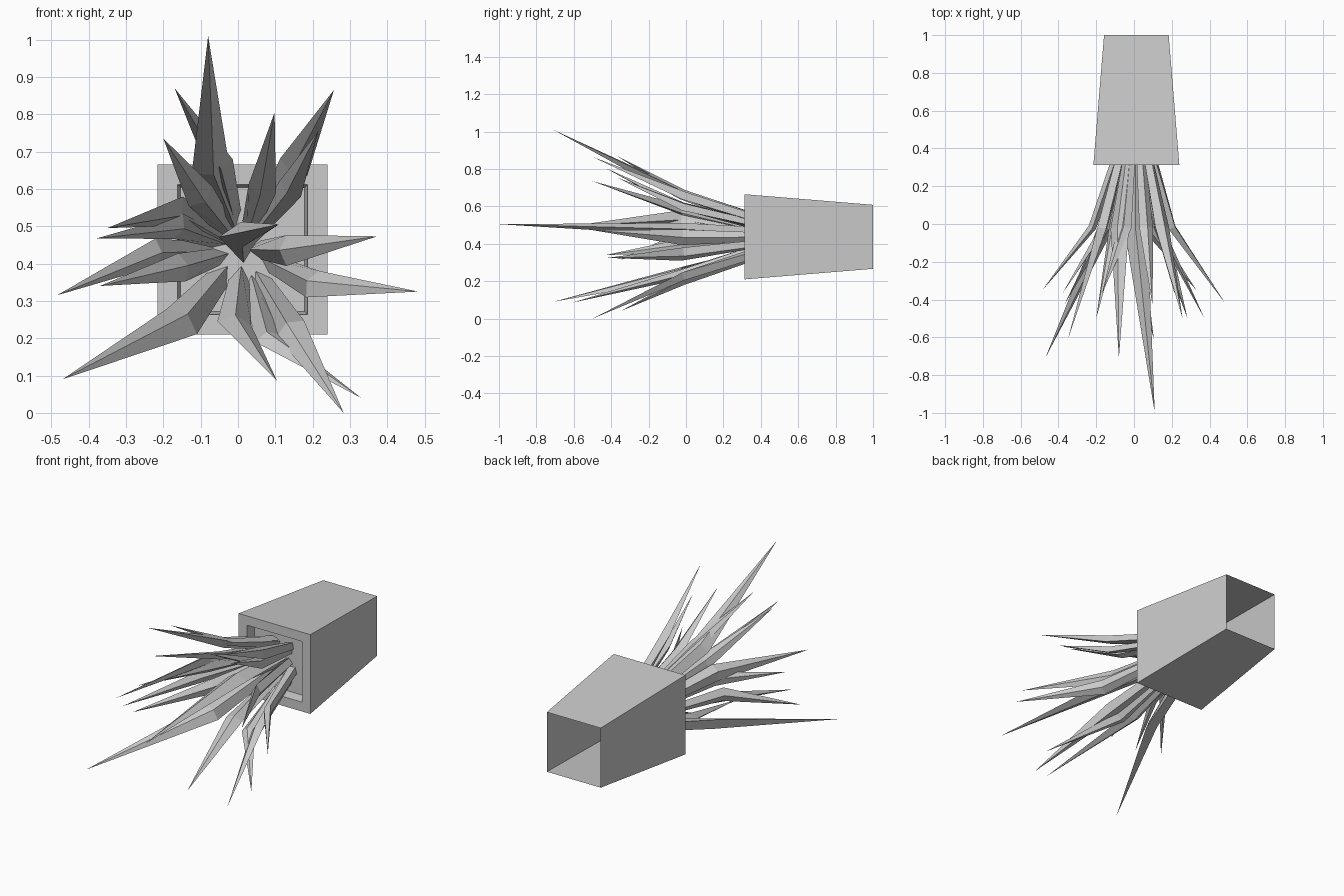
import bpy, bmesh
from mathutils import Vector

if "Cube" in bpy.data.objects:
    bpy.data.objects.remove(bpy.data.objects["Cube"])

CENTRE = Vector((0.0125, 0.39, 0.4375))   # pot axis runs along y


def mesh_object(name, bm):
    bmesh.ops.recalc_face_normals(bm, faces=bm.faces)
    me = bpy.data.meshes.new(name)
    bm.to_mesh(me)
    bm.free()
    ob = bpy.data.objects.new(name, me)
    bpy.context.collection.objects.link(ob)


def square(bm, half, y):
    return [bm.verts.new((CENTRE.x + sx * half, y, CENTRE.z + sz * half))
            for sx, sz in ((-1, -1), (1, -1), (1, 1), (-1, 1))]


def bridge(bm, a, b):
    for i in range(4):
        j = (i + 1) % 4
        bm.faces.new((a[i], a[j], b[j], b[i]))


# Tapered square pot, open at the back, with a rim and recessed soil
bm = bmesh.new()
rings = [square(bm, h, y) for h, y in
         ((0.171, 1.0), (0.2275, 0.313), (0.174, 0.313), (0.166, 0.37))]
for a, b in zip(rings, rings[1:]):
    bridge(bm, a, b)
bm.faces.new(rings[-1])
mesh_object("pot", bm)


# Spiky leaf: keeled section from root through the widest point to a tip
def leaf(name, mx, mz, tx, ty, tz):
    mid, tip = Vector((mx, -0.02, mz)), Vector((tx, ty - 0.01, tz))
    radial = Vector((mx - CENTRE.x, 0, mz - CENTRE.z))
    root = CENTRE + radial * 0.4
    width = 0.088 * (tip - root).length
    axis = (tip - root).normalized()
    side = axis.cross(radial).normalized()
    out = side.cross(axis)
    if out.dot(radial) < 0:
        out = -out
    bm = bmesh.new()
    base, belly = [[bm.verts.new(p + o * w) for o in
                    (side * 0.5, out * keel, side * -0.5, out * -inner)]
                   for p, w, keel, inner in ((root, width * 0.6, 0.5, 0.7),
                                             (mid, width, 0.3, 0.25))]
    bridge(bm, base, belly)
    end = bm.verts.new(tip)
    for i in range(4):
        bm.faces.new((belly[i], belly[(i + 1) % 4], end))
    mesh_object(name, bm)


# Widest point x, z, then tip x, y, z
upper = [(-0.075, 0.66, -0.08, -0.70, 1.01), (-0.05, 0.67, -0.17, -0.36, 0.87),
         (0.15, 0.66, 0.257, -0.49, 0.865), (0.14, 0.60, 0.215, -0.36, 0.755),
         (0.065, 0.60, 0.098, -0.42, 0.805), (-0.10, 0.58, -0.20, -0.49, 0.735)]
middle = [(-0.17, 0.54, -0.35, -0.60, 0.495), (-0.16, 0.50, -0.38, -0.36, 0.467),
          (-0.22, 0.43, -0.485, -0.34, 0.315), (-0.15, 0.39, -0.37, -0.42, 0.34),
          (0.13, 0.435, 0.373, -0.49, 0.473), (0.01, 0.475, 0.11, -0.99, 0.505)]
lower = [(-0.15, 0.245, -0.47, -0.70, 0.09), (-0.01, 0.24, 0.105, -0.60, 0.085),
         (0.14, 0.225, 0.283, -0.49, 0.0), (0.08, 0.20, 0.33, -0.34, 0.04),
         (0.20, 0.345, 0.483, -0.41, 0.325)]
for tier, group in (("upper", upper), ("middle", middle), ("lower", lower)):
    for i, spec in enumerate(group, 1):
        leaf(f"{tier}_leaf_{i}", *spec)
